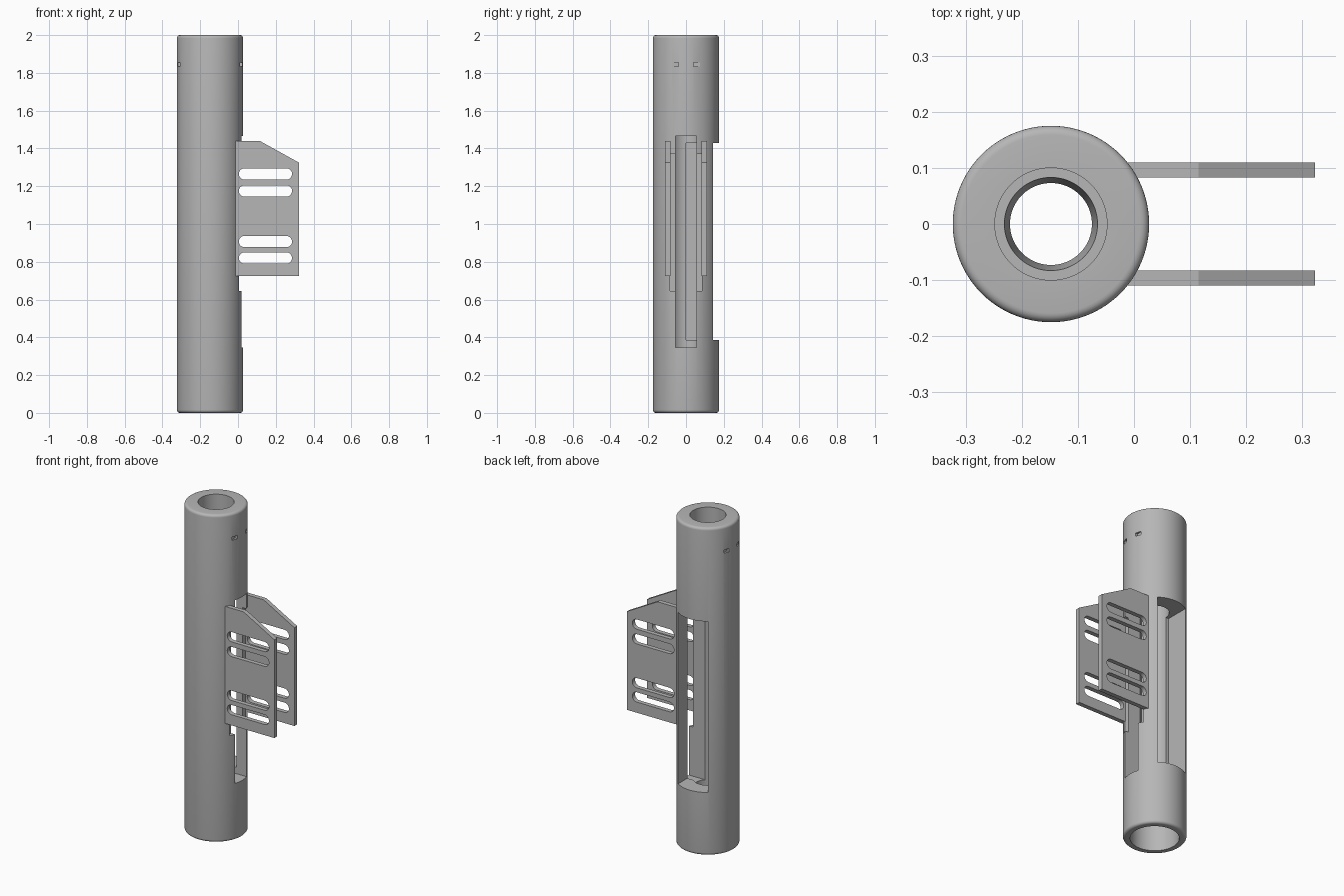
import bpy, bmesh, math
from mathutils import Vector

old = bpy.data.objects.get("Cube")
if old:
    bpy.data.objects.remove(old, do_unlink=True)

grey = bpy.data.materials.new("plain grey")
grey.use_nodes = True
grey.diffuse_color = (0.47, 0.47, 0.47, 1)
grey.node_tree.nodes["Principled BSDF"].inputs["Base Color"].default_value = (0.47, 0.47, 0.47, 1)

CX = -0.148   # tube axis
R = 0.175     # tube radius


def finish(name, bm):
    bmesh.ops.recalc_face_normals(bm, faces=bm.faces)
    mesh = bpy.data.meshes.new(name)
    bm.to_mesh(mesh)
    bm.free()
    mesh.materials.append(grey)
    obj = bpy.data.objects.new(name, mesh)
    bpy.context.collection.objects.link(obj)
    return obj


def revolve(name, profile, steps=96):
    """Spin a closed (radius, height) outline about the tube axis."""
    bm = bmesh.new()
    rings = []
    for i in range(steps):
        a = 2 * math.pi * i / steps
        rings.append([bm.verts.new((CX + r * math.cos(a), r * math.sin(a), z)) for r, z in profile])
    n = len(profile)
    for i in range(steps):
        a, b = rings[i], rings[(i + 1) % steps]
        for j in range(n):
            k = (j + 1) % n
            bm.faces.new((a[j], b[j], b[k], a[k]))
    return finish(name, bm)


def extrude_xz(name, points, y0, y1):
    bm = bmesh.new()
    face = bm.faces.new([bm.verts.new((x, y0, z)) for x, z in points])
    moved = bmesh.ops.extrude_face_region(bm, geom=[face])["geom"]
    bmesh.ops.translate(bm, vec=(0, y1 - y0, 0),
                        verts=[v for v in moved if isinstance(v, bmesh.types.BMVert)])
    return finish(name, bm)


def box(name, x0, x1, y0, y1, z0, z1):
    return extrude_xz(name, [(x0, z0), (x1, z0), (x1, z1), (x0, z1)], y0, y1)


def stadium(x0, x1, z, r, steps=10):
    """Outline of a slot with round ends."""
    pts = []
    for cx, start in ((x1 - r, -math.pi / 2), (x0 + r, math.pi / 2)):
        for i in range(steps + 1):
            a = start + math.pi * i / steps
            pts.append((cx + r * math.cos(a), z + r * math.sin(a)))
    return pts


def cut(obj, cutters):
    """Subtract the cutters, keep the result and drop the helpers."""
    for c in cutters:
        c.hide_render = True
        mod = obj.modifiers.new("cut", 'BOOLEAN')
        mod.operation = 'DIFFERENCE'
        mod.solver = 'EXACT'
        mod.object = c
    deps = bpy.context.evaluated_depsgraph_get()
    mesh = bpy.data.meshes.new_from_object(obj.evaluated_get(deps))
    obj.modifiers.clear()
    obj.data = mesh
    for c in cutters:
        bpy.data.objects.remove(c, do_unlink=True)


def smooth(obj):
    bpy.ops.object.select_all(action='DESELECT')
    obj.select_set(True)
    bpy.context.view_layer.objects.active = obj
    bpy.ops.object.shade_smooth_by_angle(angle=math.radians(25))


# Tube: rounded ends and a stepped bore
F = 0.016
arc = [math.pi / 2 * i / 5 for i in range(6)]
profile = [(R - F + F * math.sin(a), F - F * math.cos(a)) for a in arc]
profile += [(R - F + F * math.cos(a), 2 - F + F * math.sin(a)) for a in arc]
profile += [(0.1, 2), (0.1, 1.9), (0.083, 1.9), (0.073, 1.8), (0.08, 1.6),
            (0.08, 0.25), (0.135, 0.25), (0.135, 0)]
tube = revolve("tube", profile)

# Long side slot, wider mounting recess and rear window
cutters = [
    box("slot_cutter", CX + 0.03, 0.2, -0.055, 0.055, 0.345, 1.465),
    box("recess_cutter", CX + 0.14, 0.2, -0.086, 0.086, 0.645, 1.37),
    box("window_cutter", CX - 0.1, CX + 0.1, 0, 0.3, 0.385, 1.43),
]
# Small index notches near the top on both sides
for side in (-1, 1):
    for y in (-0.056, 0.056):
        x = CX + side * 0.175
        cutters.append(box("notch_cutter", x - 0.02, x + 0.02, y - 0.017, y + 0.017, 1.835, 1.855))
cut(tube, cutters)
smooth(tube)

# Pair of slotted side plates
outline = [(-0.012, 0.725), (0.323, 0.725), (0.323, 1.325), (0.115, 1.44), (-0.012, 1.44)]
for label, y0, y1 in (("front_plate", -0.11, -0.083), ("rear_plate", 0.083, 0.11)):
    plate = extrude_xz(label, outline, y0, y1)
    cut(plate, [extrude_xz("plate_slot_cutter", stadium(0.004, 0.286, z, 0.03), y0 - 0.02, y1 + 0.02)
                for z in (0.82, 0.907, 1.175, 1.265)])
    smooth(plate)
